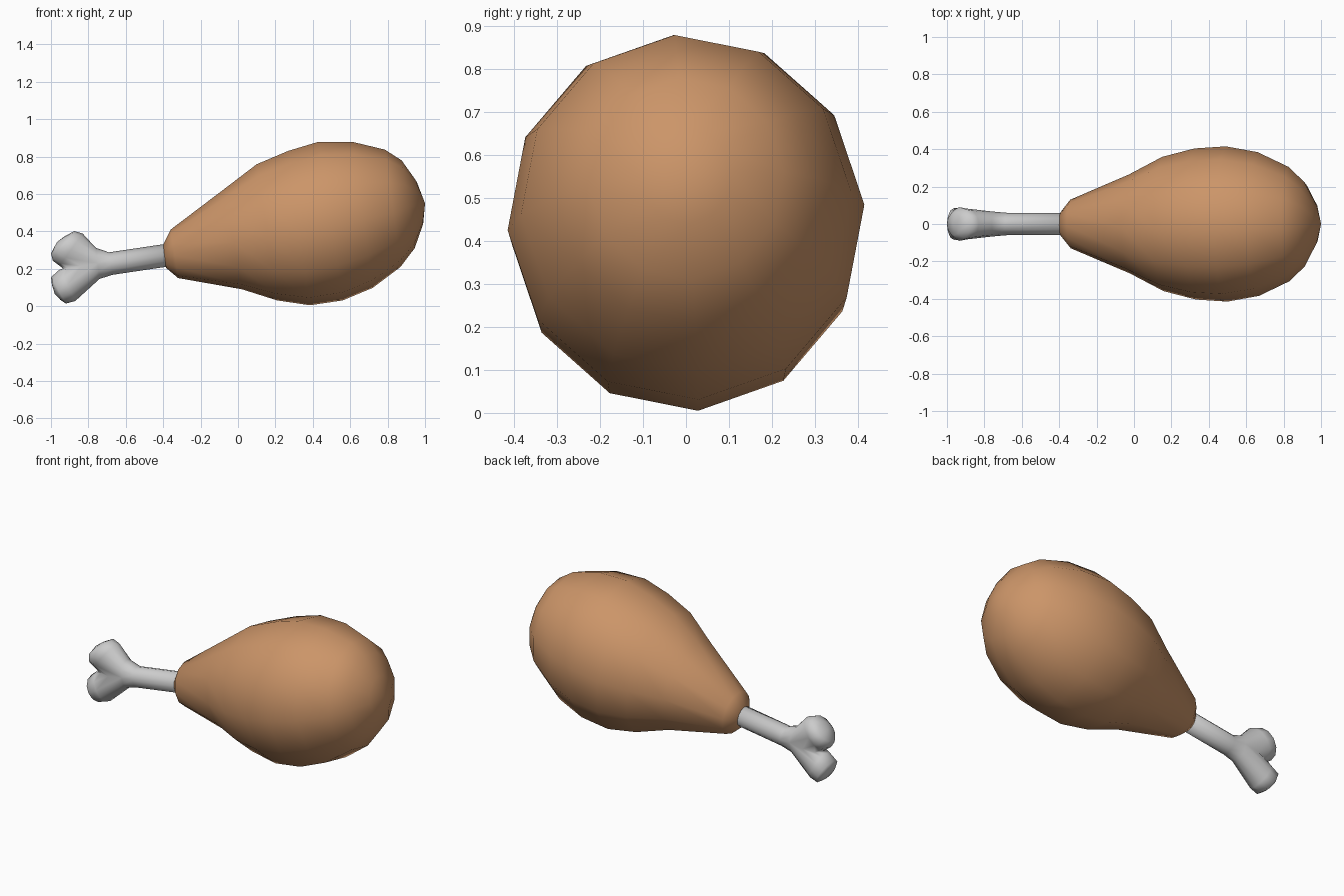
import bpy, bmesh, math
from mathutils import Vector

if "Cube" in bpy.data.objects:
    bpy.data.objects.remove(bpy.data.objects["Cube"])

N = 12


def ring(bm, hi, lo, half_width, offset=0.0):
    """Elliptical ring spanning two points of the side (xz) outline."""
    hi, lo = Vector((hi[0], 0, hi[1])), Vector((lo[0], 0, lo[1]))
    mid, up = (hi + lo) / 2, (hi - lo) / 2
    verts = []
    for k in range(N):
        a = 2 * math.pi * k / N + offset
        verts.append(bm.verts.new(mid + up * math.sin(a)
                                  + Vector((0, half_width * math.cos(a), 0))))
    return verts


def bridge(bm, a, b):
    for k in range(N):
        j = (k + 1) % N
        bm.faces.new((a[k], a[j], b[j], b[k]))


def loft(bm, rings, pole=None):
    for a, b in zip(rings, rings[1:]):
        bridge(bm, a, b)
    if pole:
        tip = bm.verts.new((pole[0], 0, pole[1]))
        last = rings[-1]
        for k in range(N):
            bm.faces.new((last[k], last[(k + 1) % N], tip))


def finish(bm, name):
    bmesh.ops.recalc_face_normals(bm, faces=bm.faces[:])
    for f in bm.faces:
        f.smooth = True
    mesh = bpy.data.meshes.new(name)
    bm.to_mesh(mesh)
    bm.free()
    obj = bpy.data.objects.new(name, mesh)
    bpy.context.collection.objects.link(obj)
    return obj


# Meat: (top point, bottom point, half width) of each ring
outline = [
    ((-0.40, 0.330), (-0.385, 0.205), 0.063),
    ((-0.36, 0.410), (-0.320, 0.150), 0.130),
    ((-0.07, 0.630), (0.020, 0.090), 0.265),
    ((0.10, 0.760), (0.210, 0.030), 0.360),
    ((0.27, 0.832), (0.385, 0.004), 0.405),
    ((0.43, 0.880), (0.560, 0.030), 0.416),
    ((0.61, 0.880), (0.720, 0.097), 0.385),
    ((0.785, 0.838), (0.870, 0.210), 0.307),
    ((0.875, 0.780), (0.945, 0.310), 0.228),
    ((0.955, 0.667), (0.990, 0.440), 0.108),
]
bm = bmesh.new()
rings = [ring(bm, *o, offset=math.radians(4)) for o in outline]
loft(bm, rings, pole=(1.0, 0.55))
bm.faces.new(rings[0])
meat = finish(bm, "meat")
mat = bpy.data.materials.new("roasted_brown")
mat.diffuse_color = (0.6, 0.3, 0.14, 1)
mat.use_nodes = True
mat.node_tree.nodes["Principled BSDF"].inputs["Base Color"].default_value = mat.diffuse_color
meat.data.materials.append(mat)

# Bone shaft
bm = bmesh.new()
shaft = [
    ring(bm, (-0.30, 0.346), (-0.28, 0.226), 0.06),
    ring(bm, (-0.69, 0.288), (-0.67, 0.168), 0.06),
    ring(bm, (-0.76, 0.312), (-0.74, 0.146), 0.066),
]
loft(bm, shaft)
bm.faces.new(shaft[0])

# Saddle between the two knobs, shared by both
fork = shaft[-1]
half = [(-0.84, 0.214, 0.065), (-0.91, 0.205, 0.042)]
saddle = ([bm.verts.new((x, y, z)) for x, z, y in half]
          + [bm.verts.new((-0.935, 0, 0.202))]
          + [bm.verts.new((x, -y, z)) for x, z, y in reversed(half)])
upper_start = fork[:7] + saddle[::-1]
lower_start = [fork[0]] + saddle + fork[6:]

# Upper knob
loft(bm, [upper_start,
          ring(bm, (-0.83, 0.388), (-0.955, 0.217), 0.082),
          ring(bm, (-0.875, 0.402), (-0.99, 0.243), 0.090),
          ring(bm, (-0.925, 0.375), (-1.0, 0.282), 0.060)], pole=(-0.968, 0.343))
# Lower knob
loft(bm, [lower_start,
          ring(bm, (-0.955, 0.195), (-0.87, 0.028), 0.082),
          ring(bm, (-1.0, 0.155), (-0.92, 0.014), 0.086),
          ring(bm, (-0.995, 0.115), (-0.95, 0.034), 0.058)], pole=(-0.98, 0.066))
finish(bm, "bone")
